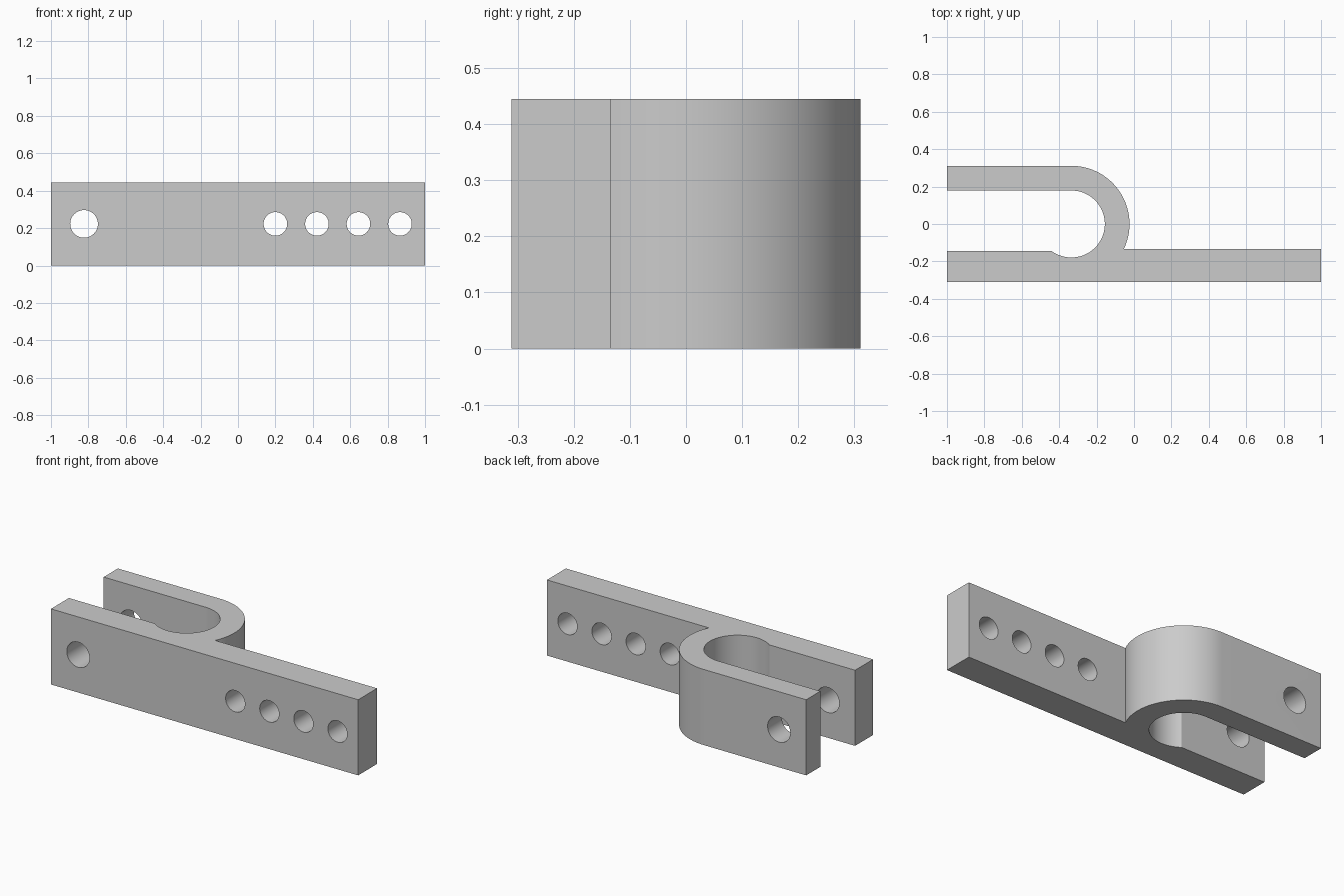
import bpy, bmesh, math
from math import sin, cos, asin, pi
from mathutils import Matrix

cube = bpy.data.objects.get("Cube")
if cube:
    bpy.data.objects.remove(cube, do_unlink=True)

HEIGHT = 0.445
BEND_X = -0.335          # centre of the bend
OUTER, INNER = 0.311, 0.179
PLATE_BACK, FORK_BACK = -0.135, -0.144

steel = bpy.data.materials.new("plain grey")
steel.use_nodes = True
grey = (0.6, 0.6, 0.6, 1)
steel.diffuse_color = grey
steel.node_tree.nodes["Principled BSDF"].inputs["Base Color"].default_value = grey


def arc(radius, start, end, steps):
    """Points on a circle about the bend centre."""
    angles = [start + (end - start) * i / steps for i in range(steps + 1)]
    return [(BEND_X + radius * cos(a), radius * sin(a)) for a in angles]


# Bracket outline: flat plate, outer bend, upper arm, slot with relieved end
outline = [(-1, -OUTER), (1, -OUTER), (1, PLATE_BACK)]
outline += arc(OUTER, asin(PLATE_BACK / OUTER), pi / 2, 40)
outline += [(-1, OUTER), (-1, INNER)]
outline += arc(INNER, pi / 2, -pi - asin(FORK_BACK / INNER), 56)
outline += [(-1, FORK_BACK)]

bm = bmesh.new()
base = bm.faces.new([bm.verts.new((x, y, 0)) for x, y in outline])
walls = bmesh.ops.extrude_face_region(bm, geom=[base])["geom"]
top = [v for v in walls if isinstance(v, bmesh.types.BMVert)]
bmesh.ops.translate(bm, verts=top, vec=(0, 0, HEIGHT))
bmesh.ops.recalc_face_normals(bm, faces=bm.faces)
mesh = bpy.data.meshes.new("clevis_bracket")
bm.to_mesh(mesh)
bm.free()
mesh.materials.append(steel)
bracket = bpy.data.objects.new("clevis_bracket", mesh)
bpy.context.collection.objects.link(bracket)

# Drill cutters: one pin hole through both arms, four bolt holes in the plate
holes = [(-0.823, 0.074)] + [(0.2 + 0.222 * i, 0.063) for i in range(4)]
bm = bmesh.new()
for x, radius in holes:
    place = Matrix.Translation((x, 0, HEIGHT / 2)) @ Matrix.Rotation(pi / 2, 4, "X")
    bmesh.ops.create_cone(bm, cap_ends=True, segments=48, radius1=radius,
                          radius2=radius, depth=1, matrix=place)
cut_mesh = bpy.data.meshes.new("hole_cutters")
bm.to_mesh(cut_mesh)
bm.free()
cut_mesh.materials.append(steel)
cutters = bpy.data.objects.new("hole_cutters", cut_mesh)
cutters.hide_render = True
bpy.context.collection.objects.link(cutters)

# Drill the holes, then smooth the curved walls
drill = bracket.modifiers.new("drill", "BOOLEAN")
drill.operation = "DIFFERENCE"
drill.solver = "EXACT"
drill.object = cutters
bpy.ops.object.select_all(action="DESELECT")
bpy.context.view_layer.objects.active = bracket
bracket.select_set(True)
bpy.ops.object.modifier_apply(modifier=drill.name)
bpy.data.objects.remove(cutters, do_unlink=True)
bpy.ops.object.shade_smooth_by_angle(angle=math.radians(25))
